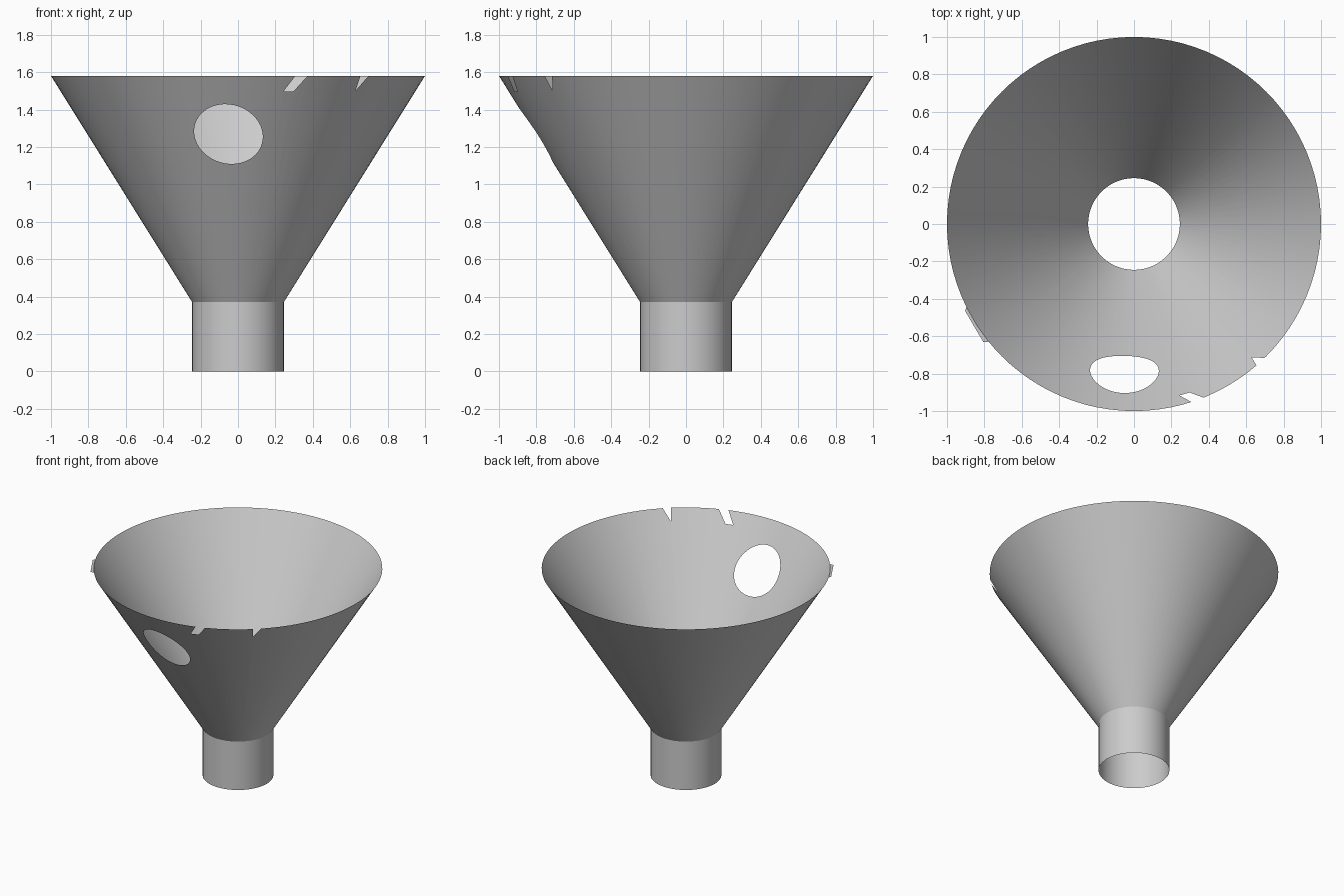
import bpy, bmesh
from math import pi, sin, cos, asin
from mathutils import Vector
from mathutils.geometry import delaunay_2d_cdt, intersect_point_line

SEGMENTS = 96
NECK_R, NECK_Z = 0.245, 0.37
RIM_R, RIM_Z = 1.0, 1.58

if "Cube" in bpy.data.objects:
    bpy.data.objects.remove(bpy.data.objects["Cube"])

grey = bpy.data.materials.new("light grey")
grey.use_nodes = True
grey.diffuse_color = (0.6, 0.6, 0.6, 1)
grey.node_tree.nodes["Principled BSDF"].inputs["Base Color"].default_value = (0.6, 0.6, 0.6, 1)


def cone_radius(z):
    return NECK_R + (z - NECK_Z) * (RIM_R - NECK_R) / (RIM_Z - NECK_Z)


def unroll(x, z):
    """Front-facing position to (angle, height) on the cone."""
    return Vector((asin(x / cone_radius(z)), z))


def inside(p, loop):
    hit = False
    for a, b in zip(loop, loop[1:] + loop[:1]):
        if (a.y > p.y) != (b.y > p.y):
            if p.x < a.x + (p.y - a.y) * (b.x - a.x) / (b.y - a.y):
                hit = not hit
    return hit


def add_object(name, bm):
    mesh = bpy.data.meshes.new(name)
    bm.to_mesh(mesh)
    bm.free()
    mesh.materials.append(grey)
    obj = bpy.data.objects.new(name, mesh)
    bpy.context.collection.objects.link(obj)
    for face in mesh.polygons:
        face.use_smooth = True
    return obj


# Openings in the cone wall: an oval hole and two broken notches in the rim
oval = []
for i in range(48):
    t = 2 * pi * i / 48
    oval.append(unroll(-0.051 + 0.184 * cos(t), 1.269 + 0.159 * sin(t) - 0.015 * cos(t)))
slanted_notch = [unroll(*p) for p in ((0.243, 1.497), (0.297, 1.497), (0.372, RIM_Z), (0.307, RIM_Z))]
pointed_notch = [unroll(*p) for p in ((0.628, 1.5), (0.698, RIM_Z), (0.655, RIM_Z))]
openings = [oval, slanted_notch, pointed_notch]

# Cone wall: straight rulings plus the opening outlines, then rolled up
points, edges = [], []
for i in range(SEGMENTS + 1):
    angle = -pi + 2 * pi * i / SEGMENTS
    points += [Vector((angle, NECK_Z)), Vector((angle, RIM_Z))]
    edges.append((2 * i, 2 * i + 1))
    if i:
        edges += [(2 * i - 2, 2 * i), (2 * i - 1, 2 * i + 1)]
for loop in openings:
    start, n = len(points), len(loop)
    points += loop
    edges += [(start + i, start + (i + 1) % n) for i in range(n)]
flat, _, tris, *_ = delaunay_2d_cdt(points, edges, [], 0, 1e-5)

bm = bmesh.new()
verts = []
for p in flat:
    r = cone_radius(p.y)
    verts.append(bm.verts.new((r * sin(p.x), -r * cos(p.x), p.y)))
for tri in tris:
    centre = sum((flat[i] for i in tri), Vector((0, 0))) / len(tri)
    if not any(inside(centre, loop) for loop in openings):
        bm.faces.new([verts[i] for i in tri])
bmesh.ops.delete(bm, geom=[v for v in bm.verts if not v.link_faces], context='VERTS')
bmesh.ops.remove_doubles(bm, verts=bm.verts, dist=1e-4)
bmesh.ops.dissolve_limit(bm, angle_limit=0.01, verts=bm.verts, edges=bm.edges)
add_object("funnel_cone", bm)

# Open spout below the cone
bm = bmesh.new()
bmesh.ops.create_cone(bm, cap_ends=False, segments=SEGMENTS, radius1=NECK_R,
                      radius2=NECK_R, depth=NECK_Z)
bmesh.ops.translate(bm, verts=bm.verts, vec=(0, 0, NECK_Z / 2))
add_object("spout", bm)

# Thin flat tab standing out from the rim
bm = bmesh.new()
outline = [(-0.896, -0.444), (-0.903, -0.465), (-0.806, -0.631), (-0.776, -0.631), (-0.84, -0.543)]
bm.faces.new([bm.verts.new((x, y, RIM_Z)) for x, y in outline])
bmesh.ops.recalc_face_normals(bm, faces=bm.faces)
add_object("rim_tab", bm)
